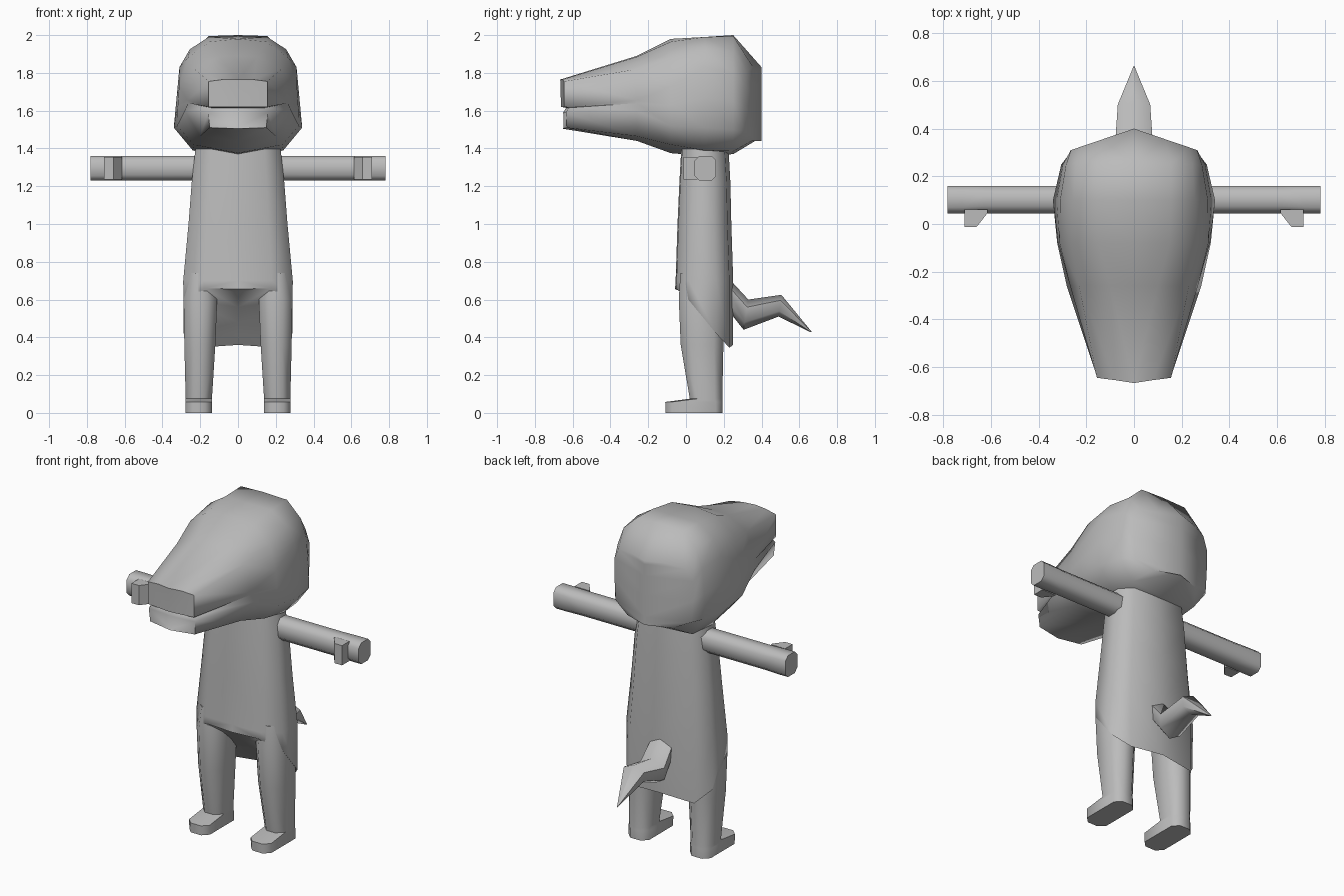
import bpy, bmesh
from mathutils import Vector

if "Cube" in bpy.data.objects:
    bpy.data.objects.remove(bpy.data.objects["Cube"])

grey = bpy.data.materials.new("plain grey")
grey.diffuse_color = (0.5, 0.5, 0.5, 1)
grey.use_nodes = True
grey.node_tree.nodes["Principled BSDF"].inputs["Base Color"].default_value = grey.diffuse_color


def finish(name, bm, angle=1.1):
    """Turn a right-hand half into a smooth, mirrored object."""
    bmesh.ops.remove_doubles(bm, verts=bm.verts, dist=0.0005)
    bmesh.ops.recalc_face_normals(bm, faces=bm.faces)
    # both sides are made here so that normals meet cleanly on the centre line
    geom = bm.verts[:] + bm.edges[:] + bm.faces[:]
    bmesh.ops.mirror(bm, geom=geom, axis='X', merge_dist=0.0005)
    bmesh.ops.recalc_face_normals(bm, faces=bm.faces)
    me = bpy.data.meshes.new(name)
    bm.to_mesh(me)
    bm.free()
    ob = bpy.data.objects.new(name, me)
    bpy.context.collection.objects.link(ob)
    me.materials.append(grey)
    bpy.ops.object.select_all(action='DESELECT')
    ob.select_set(True)
    bpy.context.view_layer.objects.active = ob
    bpy.ops.object.shade_smooth_by_angle(angle=angle)
    return ob


def face(bm, verts):
    verts = list(dict.fromkeys(verts))
    if len(verts) > 2:
        bm.faces.new(verts)


def loft(bm, rings, closed=True, caps=True):
    """Skin a list of point rings."""
    vs = [[bm.verts.new(p) for p in r] for r in rings]
    n = len(vs[0])
    for a, b in zip(vs, vs[1:]):
        for i in range(n if closed else n - 1):
            j = (i + 1) % n
            face(bm, (a[i], a[j], b[j], b[i]))
    if closed and caps:
        bm.faces.new(vs[0])
        bm.faces.new(vs[-1])
    return vs


def centre_cap(bm, ring, centres):
    """Close a half ring with strips to points on the centre line."""
    mid = [ring[0]] + [bm.verts.new(c) for c in centres] + [ring[-1]]
    for i in range(len(ring) - 1):
        face(bm, (ring[i], ring[i + 1], mid[i + 1], mid[i]))


def octagon(u0, u1, v0, v1, c):
    """Chamfered rectangle."""
    return [(u0 + c, v0), (u1 - c, v0), (u1, v0 + c), (u1, v1 - c),
            (u1 - c, v1), (u0 + c, v1), (u0, v1 - c), (u0, v0 + c)]


# Head: half sections from snout tip to back (y, then x/z from crown to chin)
sections = [
    (-0.645, [(0, 1.765), (.08, 1.765), (.155, 1.755), (.155, 1.62),
              (.14, 1.615), (.157, 1.59), (.15, 1.51), (0, 1.505)]),
    (-0.26, [(0, 1.89), (.10, 1.885), (.23, 1.82), (.268, 1.655),
             (.265, 1.64), (.282, 1.60), (.20, 1.465), (0, 1.44)]),
    (-0.08, [(0, 1.98), (.15, 1.965), (.265, 1.88), (.312, 1.73),
             (.318, 1.63), (.322, 1.52), (.235, 1.42), (0, 1.375)]),
    (0.10, [(0, 1.99), (.155, 1.99), (.255, 1.925), (.31, 1.83),
            (.325, 1.67), (.34, 1.51), (.24, 1.39), (0, 1.36)]),
    (0.25, [(0, 2.0), (.155, 1.995), (.245, 1.91), (.285, 1.80),
            (.298, 1.65), (.305, 1.50), (.22, 1.385), (0, 1.37)]),
    (0.40, [(0, 1.83), (.13, 1.83), (.23, 1.81), (.265, 1.74),
            (.265, 1.62), (.255, 1.49), (.15, 1.44), (0, 1.46)]),
]
rings = []
for k, (y, pts) in enumerate(sections):
    ring = []
    for i, (x, z) in enumerate(pts):
        dy = 0
        if k == 0:      # bowed snout tip, jaw set back a little
            dy = -0.02 * (1 - x / 0.157) + (0, 0, 0, 0, .025, .01, .015, .01)[i]
        if k == 5:      # ridge down the back of the head
            dy = -0.34 * x
        ring.append((x, y + dy, z))
    rings.append(ring)
bm = bmesh.new()
vs = loft(bm, rings, closed=False)
tip_y = (-.667, -.665, -.662, -.635, -.65, -.648)
centre_cap(bm, vs[0], [(0, y, p[2]) for y, p in zip(tip_y, rings[0][1:7])])
centre_cap(bm, vs[-1], [(0, 0.40, p[2]) for p in rings[-1][1:7]])
finish("head", bm)

# Torso: half sections, hem slanting down from front to back
def torso_ring(w, f, b, zs):
    pts = [(0, f), (w * .62, f + .005), (w, f + .07), (w, b - .09), (w * .75, b - .02), (0, b)]
    return [(x, y, z) for (x, y), z in zip(pts, zs)]


bm = bmesh.new()
vs = loft(bm, [torso_ring(.225, -.025, .225, [1.40] * 6),
               torso_ring(.245, -.035, .235, [1.22] * 6),
               torso_ring(.262, -.045, .24, [1.0] * 6),
               torso_ring(.29, -.055, .25, [.70] * 6),
               torso_ring(.288, -.058, .25, [.655, .66, .60, .42, .345, .36])], closed=False)
centre_cap(bm, vs[-1], [(0, -.02, .64), (0, .06, .56), (0, .15, .48), (0, .2, .42)])
centre_cap(bm, vs[0], [(0, y, 1.40) for y in (0, .04, .14, .2)])
finish("torso", bm)

# Legs with feet: z, x range, y range, chamfer
leg = [(.74, .12, .275, -.03, .19, .05), (.60, .11, .288, -.038, .20, .05),
       (.36, .12, .284, -.028, .198, .05), (.075, .138, .277, .02, .192, .04),
       (.058, .138, .277, -.11, .192, .035), (0, .138, .277, -.108, .192, .035)]
bm = bmesh.new()
loft(bm, [[(x, y, z) for x, y in octagon(x0, x1, y0, y1, c)]
          for z, x0, x1, y0, y1, c in leg])
finish("legs", bm)

# Arms
bm = bmesh.new()
loft(bm, [[(x, y, z) for y, z in octagon(.045, .16, 1.23, 1.36, c)]
          for x, c in ((.18, .03), (.62, .03), (.72, .025), (.782, .025))])
finish("arms", bm)

# Thumbs
outline = [(.615, .06), (.615, .045), (.66, -.012), (.71, -.012), (.71, .06)]
bm = bmesh.new()
loft(bm, [[(x, y, z) for x, y in outline] for z in (1.235, 1.355)])
finish("thumbs", bm, 0.6)

# Tail: half width, top point and bottom point (y, z) along its bends
bends = [(.07, (.21, .73), (.21, .56)), (.08, (.33, .60), (.305, .44)),
         (.068, (.505, .625), (.49, .51)), (.001, (.665, .43), (.66, .427))]
rings = []
for w, top, low in bends:
    t, l = Vector((0, *top)), Vector((0, *low))
    side = Vector((w, 0, 0))
    rings.append([t, t.lerp(l, .25) + side, t.lerp(l, .75) + side * .9, l])
bm = bmesh.new()
loft(bm, rings, closed=False)
finish("tail", bm)
